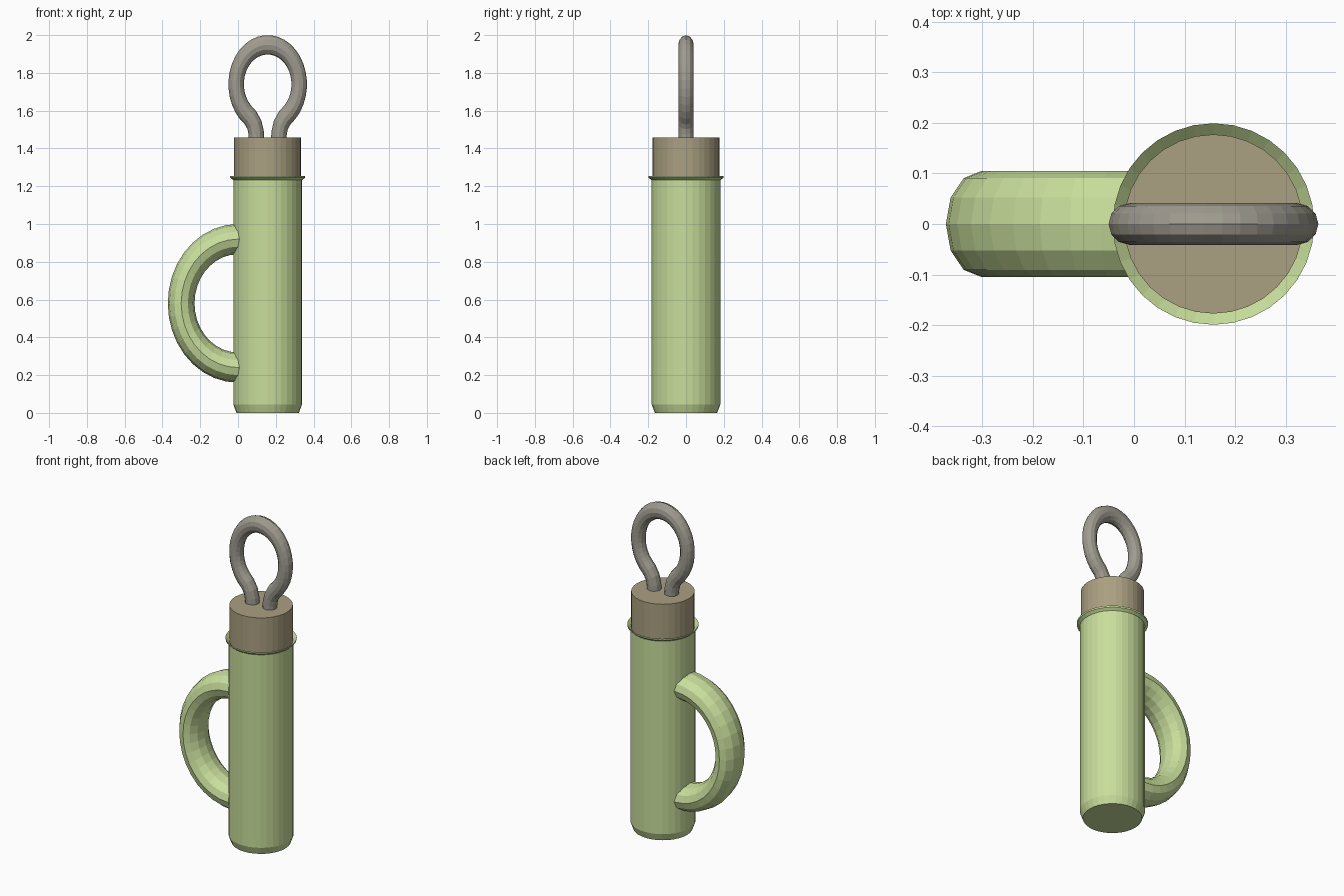
import bpy, bmesh
from math import sin, cos, pi, radians
from mathutils import Vector

cube = bpy.data.objects.get("Cube")
if cube:
    bpy.data.objects.remove(cube, do_unlink=True)

AXIS = 0.157  # x of the body's centre line


def material(name, rgb):
    mat = bpy.data.materials.new(name)
    mat.use_nodes = True
    mat.diffuse_color = (*rgb, 1)
    mat.node_tree.nodes["Principled BSDF"].inputs["Base Color"].default_value = (*rgb, 1)
    return mat


def finish(name, bm, mat):
    bmesh.ops.recalc_face_normals(bm, faces=bm.faces)
    mesh = bpy.data.meshes.new(name)
    bm.to_mesh(mesh)
    bm.free()
    obj = bpy.data.objects.new(name, mesh)
    bpy.context.collection.objects.link(obj)
    mesh.materials.append(mat)
    return obj


def skin(name, rings, mat):
    """Join equal rings of points with quads and cap both ends."""
    bm = bmesh.new()
    loops = [[bm.verts.new(p) for p in ring] for ring in rings]
    n = len(loops[0])
    for a, b in zip(loops, loops[1:]):
        for i in range(n):
            j = (i + 1) % n
            bm.faces.new((a[i], a[j], b[j], b[i]))
    bm.faces.new(loops[0])
    bm.faces.new(loops[-1])
    return finish(name, bm, mat)


def lathe(name, profile, mat, sides=32):
    angles = [2 * pi * i / sides for i in range(sides)]
    return skin(name, [[(AXIS + r * cos(a), r * sin(a), z) for a in angles]
                       for r, z in profile], mat)


def tube(name, path, radius, scale, origin, mat, sides=12):
    """Sweep a round section along an x-z path, then stretch it."""
    rings = []
    for i, (x, z) in enumerate(path):
        before, after = path[max(i - 1, 0)], path[min(i + 1, len(path) - 1)]
        along = Vector((after[0] - before[0], 0, after[1] - before[1])).normalized()
        out = Vector((along.z, 0, -along.x))
        ring = []
        for k in range(sides):
            a = 2 * pi * k / sides
            p = Vector((x, 0, z)) + radius * (cos(a) * out + sin(a) * Vector((0, 1, 0)))
            ring.append([o + s * c for o, s, c in zip(origin, scale, p)])
        rings.append(ring)
    return skin(name, rings, mat)


green = material("light green", (0.58, 0.73, 0.33))
tan = material("tan", (0.40, 0.35, 0.22))
grey = material("warm grey", (0.35, 0.33, 0.28))

# Body with chamfered foot and flared rim
lathe("body", [(0.165, 0), (0.182, 0.045), (0.182, 1.232), (0.198, 1.245),
               (0.199, 1.255), (0.177, 1.235)], green)

# Stopper
lathe("stopper", [(0.177, 1.2), (0.177, 1.457)], tan)

# Side handle: half a stretched torus, ends running into the body
arc = [(0.34 * cos(radians(t)), 0.34 * sin(radians(t))) for t in range(90, 271, 10)]
arc = [(0.03, 0.34)] + arc + [(0.03, -0.34)]
tube("handle", arc, 0.08, (0.885, 1.31, 1), (0, 0, 0.58), green)

# Pull loop: most of an oval, pinched into two feet
foot = [(0.058, -0.24), (0.061, -0.205), (0.07, -0.172), (0.09, -0.143)]
oval = [(0.167 * cos(radians(t)), 0.167 * sin(radians(t))) for t in range(-45, 226, 10)]
loop = foot + oval + [(-x, z) for x, z in reversed(foot)]
tube("pull_loop", loop, 0.041, (1, 1, 1.25), (AXIS, 0, 1.74), grey)
